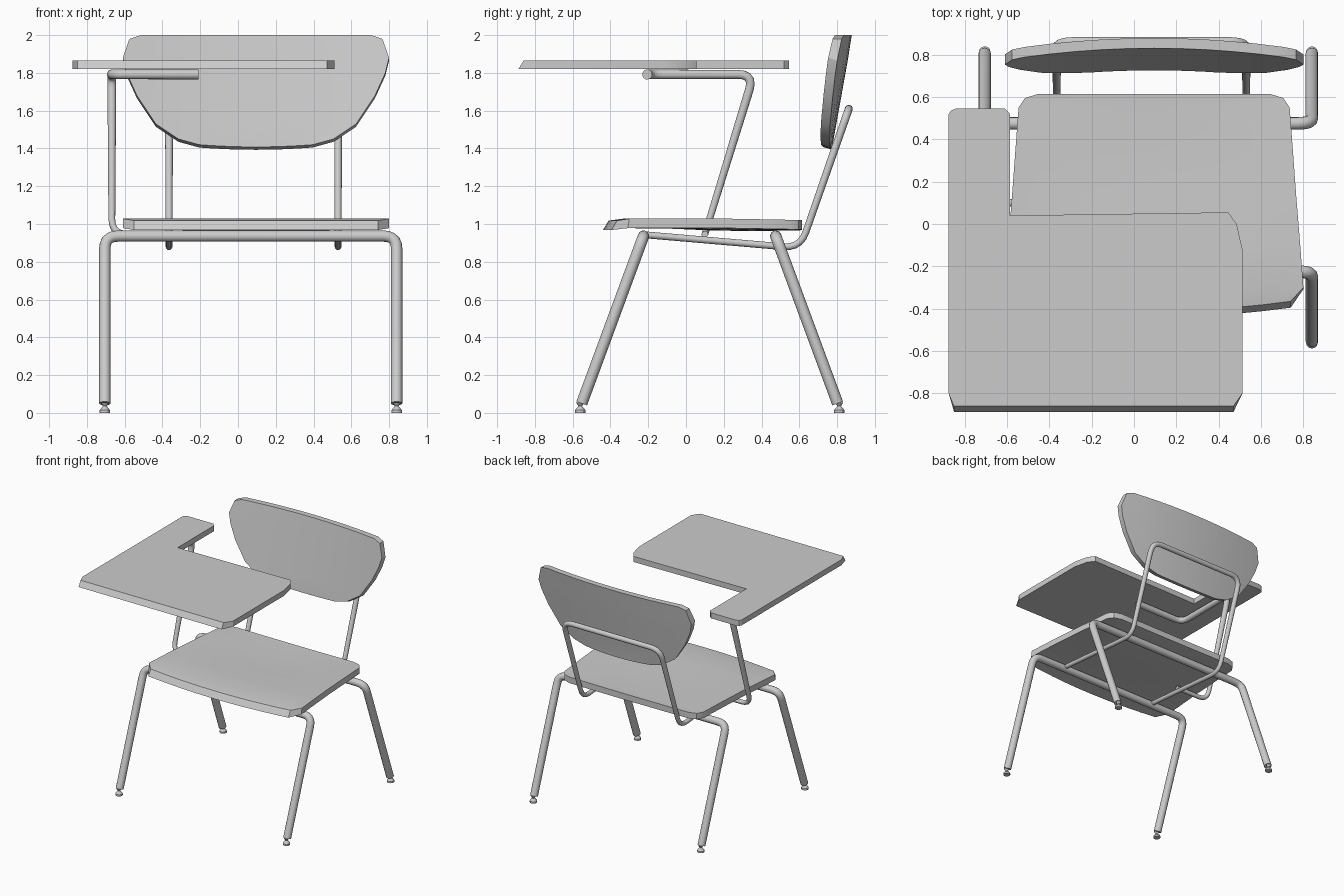
import bpy, bmesh, math
from mathutils import Vector

if "Cube" in bpy.data.objects:
    bpy.data.objects.remove(bpy.data.objects["Cube"])

grey = bpy.data.materials.new("light_grey")
grey.diffuse_color = (0.6, 0.6, 0.6, 1)
grey.use_nodes = True
grey.node_tree.nodes["Principled BSDF"].inputs["Base Color"].default_value = grey.diffuse_color
CX = 0.0675  # centre line of the leg frame
SX = 0.095   # centre line of the seat and backrest


def finish(ob, angle=30):
    ob.data.materials.clear()
    ob.data.materials.append(grey)
    bpy.ops.object.select_all(action='DESELECT')
    ob.select_set(True)
    bpy.context.view_layer.objects.active = ob
    bpy.ops.object.shade_smooth_by_angle(angle=math.radians(angle))


def mesh_object(name, bm, angle=30):
    bmesh.ops.recalc_face_normals(bm, faces=bm.faces)
    me = bpy.data.meshes.new(name)
    bm.to_mesh(me)
    bm.free()
    ob = bpy.data.objects.new(name, me)
    bpy.context.collection.objects.link(ob)
    finish(ob, angle)
    return ob


def rounded(points, bend, steps=5):
    """Points are (x, y, z, radius); inner corners become smooth bends."""
    pts = [Vector(p) for p in points]
    out = [pts[0]]
    for a, b, c in zip(pts, pts[1:], pts[2:]):
        p = b + (a - b).normalized() * bend
        q = b + (c - b).normalized() * bend
        for i in range(steps + 1):
            t = i / steps
            out.append(p * (1 - t) ** 2 + b * 2 * t * (1 - t) + q * t * t)
    return out + [pts[-1]]


def tube(name, points, bend):
    cu = bpy.data.curves.new(name, 'CURVE')
    cu.dimensions = '3D'
    cu.bevel_depth = 1.0
    cu.bevel_resolution = 4
    cu.use_fill_caps = True
    pts = rounded(points, bend)
    sp = cu.splines.new('POLY')
    sp.points.add(len(pts) - 1)
    for s, p in zip(sp.points, pts):
        s.co = (p[0], p[1], p[2], 1)
        s.radius = p[3]
    ob = bpy.data.objects.new(name, cu)
    bpy.context.collection.objects.link(ob)
    bpy.ops.object.select_all(action='DESELECT')
    ob.select_set(True)
    bpy.context.view_layer.objects.active = ob
    bpy.ops.object.convert(target='MESH')
    finish(bpy.context.view_layer.objects.active, 40)


def thick_sheet(name, grid, offset):
    """Two matching point grids, stitched around the rim."""
    bm = bmesh.new()
    top = [[bm.verts.new(p) for p in row] for row in grid]
    low = [[bm.verts.new(Vector(p) + Vector(offset(i))) for p in row]
           for i, row in enumerate(grid)]
    n, m = len(grid), len(grid[0])
    for i in range(n - 1):
        for j in range(m - 1):
            for g in (top, low):
                bm.faces.new((g[i][j], g[i][j + 1], g[i + 1][j + 1], g[i + 1][j]))
    rim = [(0, j) for j in range(m)] + [(i, m - 1) for i in range(1, n)]
    rim += [(n - 1, j) for j in range(m - 2, -1, -1)] + [(i, 0) for i in range(n - 2, 0, -1)]
    for (a, b), (c, d) in zip(rim, rim[1:] + rim[:1]):
        bm.faces.new((top[a][b], top[c][d], low[c][d], low[a][b]))
    mesh_object(name, bm)


cols = [-1 + i / 5 for i in range(11)]

# Seat: rows of (y, half width, z, forward bow)
seat_rows = [(-0.365, 0.645, 1.018, 0.045), (-0.30, 0.705, 1.028, 0.035),
             (-0.10, 0.69, 1.03, 0.01), (0.12, 0.672, 1.03, 0), (0.35, 0.655, 1.026, 0),
             (0.55, 0.64, 1.022, 0), (0.595, 0.61, 1.02, 0), (0.615, 0.545, 1.02, 0)]
seat = [[(SX + hw * u, y - bow * (1 - u * u),
          z - 0.015 * (1 - u * u) * max(0, 1 - ((y - 0.25) / 0.4) ** 2))
         for u in cols] for y, hw, z, bow in seat_rows]
thick_sheet("seat", seat, lambda i: (0, -0.03 if i == 0 else -0.008 if i == 1 else 0, -0.05))

# Backrest: rows of (z, half width), leaning back with its sides curved forward
back_rows = [(1.42, 0.30), (1.45, 0.41), (1.53, 0.53), (1.68, 0.63), (1.80, 0.685),
             (1.88, 0.705), (1.98, 0.67), (2.0, 0.61)]
back = [[(SX + hw * u, 0.722 + 0.18 * (z - 1.4) - 0.055 * (hw * u / 0.7) ** 2,
          z - (0.012 * (1 - u * u) if i == 0 else 0))
         for u in cols] for i, (z, hw) in enumerate(back_rows)]
thick_sheet("backrest", back, lambda i: (0, 0.048, -0.015 if i < 6 else 0))

# Writing tablet: L-shaped board with a sloped front edge
outline = [(-0.875, -0.80), (-0.85, -0.86), (0.47, -0.86), (0.512, -0.80), (0.512, -0.12),
           (0.485, 0.0), (0.445, 0.055), (-0.585, 0.04), (-0.585, 0.52), (-0.61, 0.545),
           (-0.84, 0.545), (-0.865, 0.535), (-0.875, 0.52)]
bm = bmesh.new()
upper = [bm.verts.new((x, y, 1.866)) for x, y in outline]
lower = [bm.verts.new((x, y - (0.027 if y < -0.85 else 0), 1.82)) for x, y in outline]
bm.faces.new(upper)
bm.faces.new(lower[::-1])
for i in range(len(outline)):
    j = (i + 1) % len(outline)
    bm.faces.new((upper[i], lower[i], lower[j], upper[j]))
mesh_object("writing_tablet", bm)

# Leg frames, each a bent tube, with foot glides
HW = 0.7725
R = 0.03
for name, y_foot, y_top in (("front", -0.552, -0.225), ("rear", 0.803, 0.475)):
    l, r = CX - HW, CX + HW
    tube(name + "_leg_frame", [(l, y_foot, 0.05, R), (l, y_top, 0.936, R),
                               (r, y_top, 0.936, R), (r, y_foot, 0.05, R)], 0.07)
    for side, x in (("left", l), ("right", r)):
        bm = bmesh.new()
        profile = [(0.022, 0.055), (0.010, 0.036), (0.028, 0.014), (0.028, 0.0)]
        y = y_foot + math.copysign(0.008, y_foot)
        rings = [[bm.verts.new((x + q * math.cos(k * math.pi / 6),
                                y + q * math.sin(k * math.pi / 6), z))
                  for k in range(12)] for q, z in profile]
        for a, b in zip(rings, rings[1:]):
            for k in range(12):
                bm.faces.new((a[k], a[k - 1], b[k - 1], b[k]))
        bm.faces.new(rings[0])
        bm.faces.new(rings[-1])
        mesh_object(f"{name}_{side}_foot_glide", bm)

# Back support: one tube running under the seat, up and across behind the backrest
a, b = 0.018, 0.021
half = [(0.4475, -0.22, 0.943, a), (0.4475, 0.605, 0.872, a), (0.4475, 0.862, 1.61, b)]
path = [(0.0825 - x, y, z, r) for x, y, z, r in half]
path += [(0.0825 + x, y, z, r) for x, y, z, r in reversed(half)]
tube("back_support", path, 0.09)

# Tablet arm: from under the seat, up, forward and across under the tablet
tube("tablet_arm", [(-0.36, 0.10, 0.945, 0.018), (-0.668, 0.10, 0.945, 0.018),
                    (-0.668, 0.36, 1.792, 0.024), (-0.668, -0.205, 1.792, 0.026),
                    (-0.21, -0.205, 1.792, 0.027)], 0.085)
